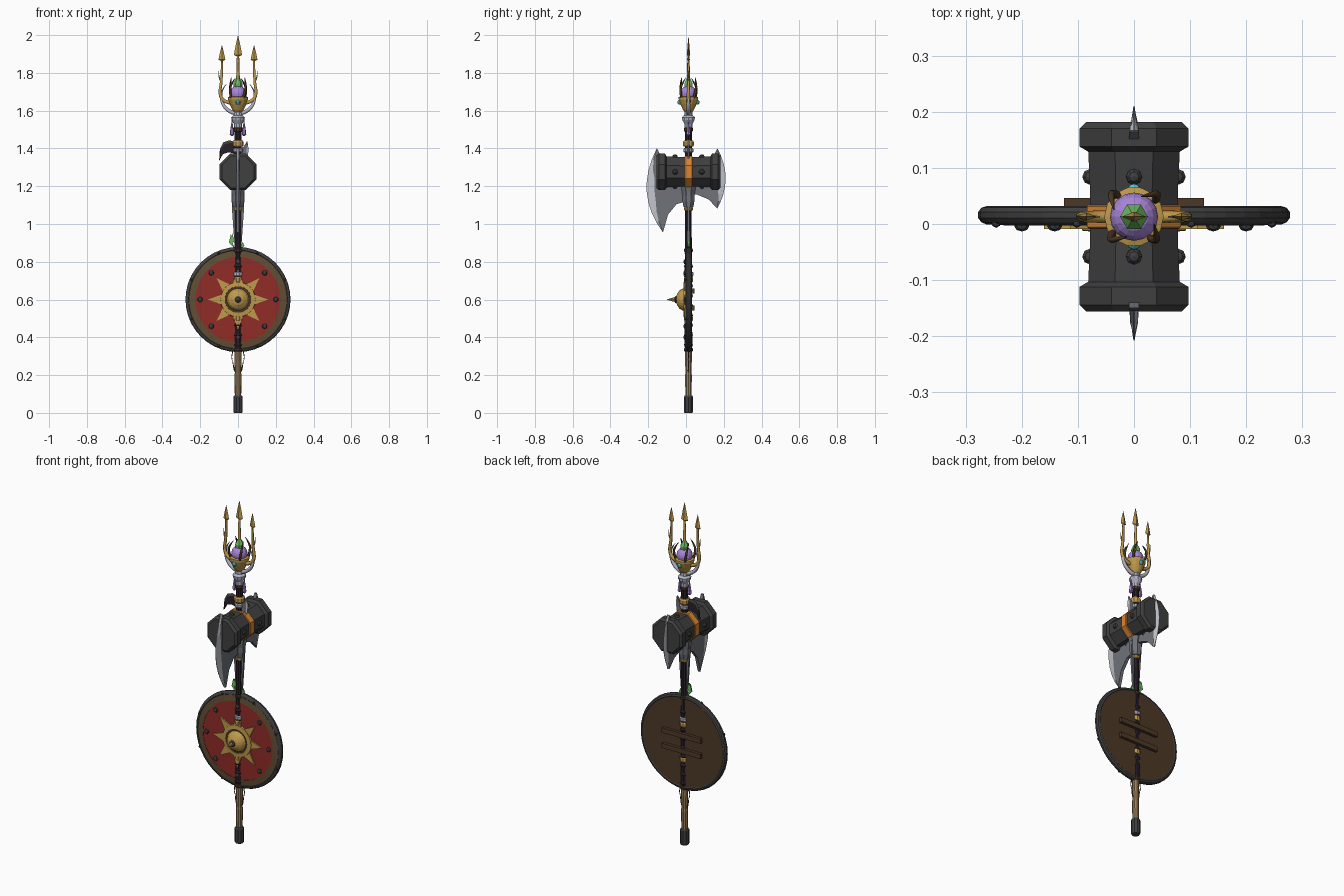
import bpy, bmesh
from math import sin, cos, pi, radians
from mathutils import Vector

if "Cube" in bpy.data.objects:
    bpy.data.objects.remove(bpy.data.objects["Cube"])

CY = 0.013  # depth of the common shaft axis


def mat(name, *rgb):
    m = bpy.data.materials.new(name)
    m.diffuse_color = (*rgb, 1)
    m.use_nodes = True
    m.node_tree.nodes["Principled BSDF"].inputs["Base Color"].default_value = m.diffuse_color
    return m


GOLD = mat("gold", 0.52, 0.32, 0.07)
RED = mat("red", 0.28, 0.025, 0.02)
BROWN = mat("brown", 0.075, 0.04, 0.02)
RIMB = mat("rim_brown", 0.12, 0.075, 0.035)
TAN = mat("tan", 0.34, 0.22, 0.1)
DARK = mat("dark", 0.022, 0.014, 0.022)
IRON = mat("iron", 0.05, 0.05, 0.05)
STEEL = mat("steel", 0.16, 0.17, 0.19)
EDGE = mat("edge", 0.55, 0.57, 0.62)
SILVER = mat("silver", 0.45, 0.46, 0.55)
ORANGE = mat("orange", 0.7, 0.24, 0.03)
PURPLE = mat("purple", 0.4, 0.24, 0.7)
GREEN = mat("green", 0.15, 0.5, 0.12)
CYAN = mat("cyan", 0.1, 0.6, 0.65)


def mesh(name, verts, faces, m, smooth=False):
    bm = bmesh.new()
    vs = [bm.verts.new(v) for v in verts]
    for f in faces:
        bm.faces.new([vs[i] for i in f])
    bmesh.ops.remove_doubles(bm, verts=bm.verts, dist=1e-5)
    bmesh.ops.recalc_face_normals(bm, faces=bm.faces)
    for f in bm.faces:
        f.smooth = smooth
    me = bpy.data.meshes.new(name)
    bm.to_mesh(me)
    bm.free()
    ob = bpy.data.objects.new(name, me)
    bpy.context.collection.objects.link(ob)
    me.materials.append(m)
    return ob


def lathe(name, prof, m, n=10, c=(0, CY, 0), axis="z", rot=0.0, scale_y=1.0):
    """Spin (radius, height) pairs about z or y."""
    verts, faces = [], []
    for r, h in prof:
        for i in range(n):
            a = 2 * pi * i / n + rot
            u, v = r * cos(a), r * sin(a) * scale_y
            p = (u, v, h) if axis == "z" else (u, h, v)
            verts.append(Vector(p) + Vector(c))
    for k in range(len(prof) - 1):
        for i in range(n):
            j = (i + 1) % n
            faces.append((k * n + i, k * n + j, k * n + n + j, k * n + n + i))
    if prof[0][0] > 1e-4:
        faces.append(range(n))
    if prof[-1][0] > 1e-4:
        faces.append(range((len(prof) - 1) * n, len(prof) * n))
    return mesh(name, verts, faces, m)


def ball(name, c, r, m, seg=8, rings=5, flat=(1, 1, 1)):
    bpy.ops.mesh.primitive_uv_sphere_add(segments=seg, ring_count=rings, radius=r, location=c)
    ob = bpy.context.object
    ob.name, ob.scale = name, flat
    ob.data.materials.append(m)


def tube(name, pts, radii, m):
    """Tapered tube through a few points."""
    cu = bpy.data.curves.new(name, "CURVE")
    cu.dimensions, cu.bevel_depth, cu.bevel_resolution, cu.resolution_u = "3D", 1, 1, 4
    cu.use_fill_caps = True
    sp = cu.splines.new("NURBS")
    sp.points.add(len(pts) - 1)
    sp.use_endpoint_u, sp.order_u = True, 3
    for p, co, r in zip(sp.points, pts, radii):
        p.co, p.radius = (*co, 1), r
    cu.materials.append(m)
    ob = bpy.data.objects.new(name, cu)
    bpy.context.collection.objects.link(ob)


def prism(name, pts, y0, y1, m):
    """Extrude an xz outline from y0 to y1."""
    n = len(pts)
    v = [(x, y, z) for y in (y0, y1) for x, z in pts]
    f = [range(n), range(n, 2 * n)] + [(i, (i + 1) % n, n + (i + 1) % n, n + i) for i in range(n)]
    return mesh(name, v, f, m)


def blade(name, outer, inner, plane, half, m, m2, split=0.8):
    """Flat blade between an inner polyline and an outer arc, with a honed edge."""
    k = len(inner)
    a, b, c = [Vector(p) for p in outer]
    out = [a * (1 - t) ** 2 + (2 * b - (a + c) / 2) * 2 * t * (1 - t) + c * t * t
           for t in [i / (k - 1) for i in range(k)]]
    inn = [Vector(p) for p in inner]
    mid = [p.lerp(q, split) for p, q in zip(inn, out)]

    def strip(nm, A, B, ha, hb, mm):
        v = []
        for p, q in zip(A, B):
            for s, h in ((p, ha), (q, hb), (q, -hb), (p, -ha)):
                v.append((h, s.x, s.y) if plane == "yz" else (s.x, CY + h, s.y))
        f = []
        for i in range(k - 1):
            f += [(4 * i + e, 4 * i + (e + 1) % 4, 4 * i + 4 + (e + 1) % 4, 4 * i + 4 + e) for e in range(4)]
        mesh(nm, v, f, mm)
    strip(name, inn, mid, half, half * 0.8, m)
    strip(name + "_edge", mid, out, half * 0.8, half * 0.1, m2)


# shaft: foot cap, wooden lower pole, dark upper pole
lathe("foot_cap", [(0.022, 0), (0.025, 0.006), (0.025, 0.085), (0.021, 0.092)], IRON)
lathe("lower_pole", [(0.017, 0.09), (0.019, 0.2), (0.017, 0.21), (0.02, 0.335)], TAN)
lathe("upper_pole", [(0.019, 0.32), (0.022, 0.37), (0.02, 0.5), (0.021, 0.75), (0.018, 0.95), (0.019, 1.55)], DARK)
for i in range(9):
    z = 0.36 + i * 0.052
    lathe("grip_wrap", [(0.02, z - 0.012), (0.025, z), (0.02, z + 0.012)], DARK)
for z, h, r, m in [(0.335, 0.01, 0.024, BROWN), (0.50, 0.014, 0.026, GOLD), (0.705, 0.014, 0.026, GOLD),
                   (0.735, 0.012, 0.027, SILVER), (0.86, 0.01, 0.024, BROWN), (1.08, 0.01, 0.024, GOLD),
                   (1.39, 0.012, 0.027, SILVER), (1.425, 0.016, 0.03, GOLD), (1.50, 0.012, 0.024, BROWN)]:
    lathe("shaft_ring", [(r * .85, z - h), (r, z - h * .6), (r, z + h * .6), (r * .85, z + h)], m)
for s in (-1, 1):
    tube("pole_thorn", [(s * .015, CY, .22), (s * .022, CY, .225), (s * .03, CY, .29)], (.004, .004, .001), BROWN)
    tube("low_thorn", [(s * .018, CY, .36), (s * .03, CY, .33), (s * .035, CY, .28)], (.004, .004, .001), BROWN)

# shield board, rim, rivets, sun and boss
S = (0, 0, 0.6)
lathe("shield_back", [(0, 0.029), (0.262, 0.029), (0.262, 0.01), (0, 0.01)], BROWN, 40, S, "y")
lathe("shield_face", [(0, -0.003), (0.228, -0.001), (0.228, 0.02), (0, 0.02)], RED, 40, S, "y")
lathe("shield_band", [(0.225, 0.012), (0.225, -0.003), (0.262, 0.001), (0.262, 0.015)], RIMB, 40, S, "y")
lathe("shield_rim", [(0.256, 0.004), (0.262, -0.001), (0.272, 0.003), (0.278, 0.011), (0.278, 0.021),
                     (0.272, 0.029), (0.262, 0.032), (0.256, 0.028), (0.256, 0.004)], IRON, 40, S, "y")
for i in range(8):
    a = i * pi / 4
    ball("rivet", (0.2 * cos(a), -0.004, 0.6 + 0.2 * sin(a)), 0.014, IRON, flat=(1, 0.7, 1))
    a += pi / 8
    ball("rim_stud", (0.266 * cos(a), 0.001, 0.6 + 0.266 * sin(a)), 0.008, IRON, 6, 4)
star = []
for i in range(16):
    r = 0.08 if i % 2 else 0.16
    star.append((r * cos(i * pi / 8), 0.6 + r * sin(i * pi / 8)))
prism("sun_rays", star, -0.009, 0.0, GOLD)
lathe("boss_ring", [(0.094, 0), (0.092, -0.012), (0.07, -0.014), (0.068, 0)], GOLD, 24, S, "y")
lathe("boss_recess", [(0.07, 0), (0.07, -0.0105), (0, -0.0105)], BROWN, 24, S, "y")
lathe("boss_dome", [(0.06, 0), (0.058, -0.018), (0.048, -0.035), (0.03, -0.047), (0.016, -0.052)], GOLD, 20, S, "y")
lathe("boss_collar", [(0.018, -0.045), (0.018, -0.056), (0.011, -0.062)], IRON, 12, S, "y")
lathe("boss_spike", [(0.012, -0.05), (0.009, -0.075), (0, -0.103)], GOLD, 8, S, "y")
for z in (0.555, 0.645):
    prism("shield_strap", [(-0.125, z - .014), (0.125, z - .014), (0.125, z + .014), (-0.125, z + .014)], 0.028, 0.046, BROWN)

# hammer head
H, K = (0, CY, 1.276), 1 / cos(pi / 8)
lathe("hammer_body", [(.082 * K, -.125), (.078 * K, -.04), (.078 * K, .04), (.082 * K, .125)], IRON, 8, H, "y", pi / 8)
lathe("hammer_band", [(.081 * K, -.021), (.084 * K, -.018), (.084 * K, .018), (.081 * K, .021)], ORANGE, 8, H, "y", pi / 8)
for s in (-1, 1):
    lathe("hammer_face", [(r * K, s * h) for r, h in ((.08, .115), (.097, .125), (.097, .157), (.085, .169))],
          IRON, 8, H, "y", pi / 8)
    for i in range(4):
        a = i * pi / 2
        ball("hammer_stud", (0.078 * cos(a), CY + s * 0.071, 1.276 + 0.078 * sin(a)), 0.015, IRON)
lathe("hammer_socket", [(0.028, 1.09), (0.034, 1.12), (0.034, 1.15), (0.042, 1.2)], STEEL, 8, rot=pi / 8)
prism("long_blade", [(-.036, 1.2), (.036, 1.2), (.032, 1.08), (.018, .88), (0, .84), (-.018, .88), (-.032, 1.08)],
      CY - .006, CY + .006, STEEL)

# great double axe, in the depth plane
blade("front_axe_blade", ((-.155, 1.40), (-.208, 1.17), (-.122, .955)),
      [(-.15, 1.395), (-.13, 1.35), (-.08, 1.31), (0, 1.29), (0, 1.2), (0, 1.12), (-.05, 1.105), (-.095, 1.05), (-.12, .962)],
      "yz", .009, STEEL, EDGE)
blade("rear_axe_blade", ((.167, 1.40), (.21, 1.24), (.165, 1.08)),
      [(.163, 1.395), (.14, 1.35), (.09, 1.31), (.02, 1.29), (.015, 1.22), (.015, 1.16), (.06, 1.155), (.12, 1.13), (.162, 1.085)],
      "yz", .009, STEEL, EDGE)
# small side blades behind the hammer
blade("hook_blade", ((.0, 1.43), (-.078, 1.432), (-.1, 1.335)),
      [(0, 1.36), (-.025, 1.375), (-.05, 1.38), (-.08, 1.37), (-.098, 1.337)], "xz", .006, DARK, IRON)
blade("small_axe_blade", ((.048, 1.44), (.055, 1.39), (.045, 1.33)),
      [(.046, 1.435), (.03, 1.41), (.01, 1.40), (.01, 1.36), (.03, 1.35), (.044, 1.335)], "xz", .006, STEEL, EDGE)

# silver neck, tassels and crescent
lathe("neck", [(.022, 1.505), (.022, 1.53), (.034, 1.55), (.036, 1.565), (.024, 1.575), (.02, 1.60)], SILVER)
for s in (-1, 1):
    lathe("tassel", [(.001, 1.545), (.006, 1.52), (.012, 1.475), (.004, 1.465)], PURPLE, 6, (s * .032, CY, 0))
    tube("tassel_cord", [(s * .02, CY, 1.55), (s * .032, CY, 1.56), (s * .032, CY, 1.54)], (.003,) * 3, SILVER)
arc = [radians(132 + 276 * i / 12) for i in range(13)]
tube("crescent", [(.091 * cos(a), CY, 1.675 + .091 * sin(a)) for a in arc],
     [.001 + .0115 * sin(pi * i / 12) for i in range(13)], SILVER)

# golden cup, orb, crystal, claws and gem
lathe("cup", [(.016, 1.585), (.03, 1.605), (.044, 1.635), (.053, 1.66), (.053, 1.672), (.043, 1.675)], GOLD, 14)
ball("orb", (0, CY, 1.69), .043, PURPLE, 16, 10)
lathe("crystal", [(.022, 1.715), (.025, 1.745), (0, 1.79)], GREEN, 6)
for i in range(4):
    a = i * pi / 2 + pi / 5
    pts = [(.044, 0, 1.66), (.062, .1, 1.71), (.05, .3, 1.75), (.038, .6, 1.775)]
    tube("claw", [(r * cos(a + t), CY + r * sin(a + t), z) for r, t, z in pts], (.007, .007, .005, .001), BROWN)
for s in (-1, 1):
    ball("cup_gem", (0, CY + s * .046, 1.645), .013, CYAN, 8, 6)


# trident
def arrow(x, z0, z1, w):
    lathe("trident_point", [(.005, z0 - .008), (w, z0), (w * .55, z0 + (z1 - z0) * .5), (0, z1)], GOLD, 4, (x, CY, 0), scale_y=.4)


tube("middle_prong", [(0, CY, 1.66), (0, CY, 1.76), (0, CY, 1.90)], (.013, .01, .006), GOLD)
arrow(0, 1.895, 2.0, .022)
for s in (-1, 1):
    tube("side_prong", [(s * x, CY, z) for x, z in ((.03, 1.64), (.075, 1.645), (.1, 1.69), (.085, 1.76), (.085, 1.88))],
         (.011, .011, .009, .008, .005), GOLD)
    tube("prong_barb", [(s * .085, CY, 1.755), (s * .104, CY, 1.765), (s * .102, CY, 1.81)], (.005, .004, .001), GOLD)
    arrow(s * .085, 1.87, 1.95, .018)

# leaves on the shaft
for x, z, h in ((-.038, .875, .07), (-.03, .9, .05), (.025, .87, .035)):
    prism("leaf", [(x * .4, z - .01), (x - .01, z + h * .4), (x, z + h), (x + .009, z + h * .4)], CY - .004, CY + .004, GREEN)
